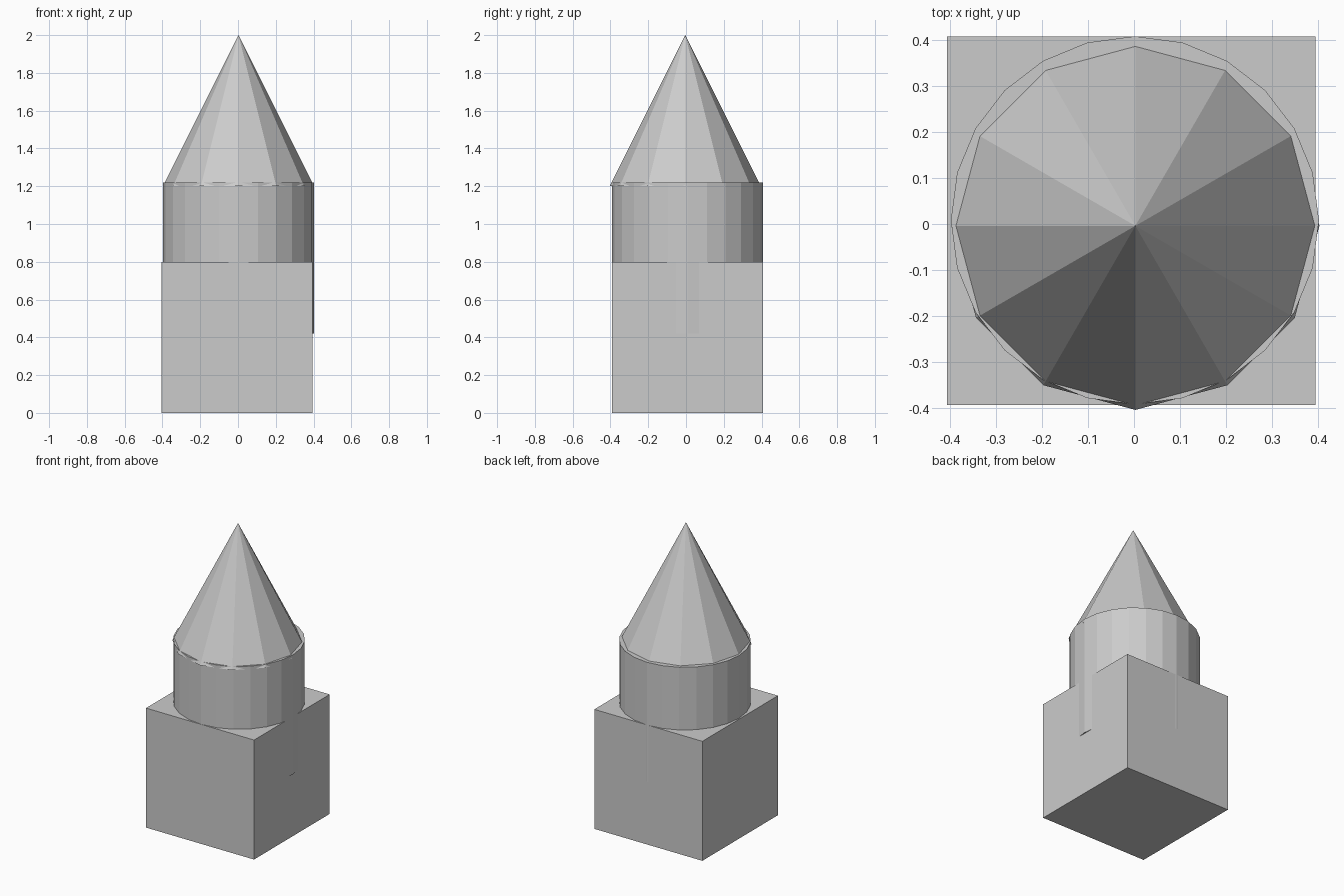
import bpy

cube = bpy.data.objects.get("Cube")
if cube:
    bpy.data.objects.remove(cube, do_unlink=True)

# One plain grey for the whole model
GREY = (0.6, 0.6, 0.6, 1)
grey = bpy.data.materials.new("plain grey")
grey.use_nodes = True
grey.diffuse_color = GREY
grey.node_tree.nodes["Principled BSDF"].inputs["Base Color"].default_value = GREY


def finish(name):
    part = bpy.context.object
    part.name = name
    part.data.materials.append(grey)


# Square base block
bpy.ops.mesh.primitive_cube_add(size=0.8, location=(-0.006, 0.007, 0.4))
finish("base_block")

# Round drum, sunk halfway into the block
bpy.ops.mesh.primitive_cylinder_add(vertices=24, radius=0.4, depth=0.8,
                                    location=(0.002, 0.008, 0.82))
finish("drum")

# Pointed roof, its rim sunk slightly into the drum
bpy.ops.mesh.primitive_cone_add(vertices=12, radius1=0.4, radius2=0, depth=0.8,
                                location=(0.003, -0.004, 1.6))
finish("cone_roof")
